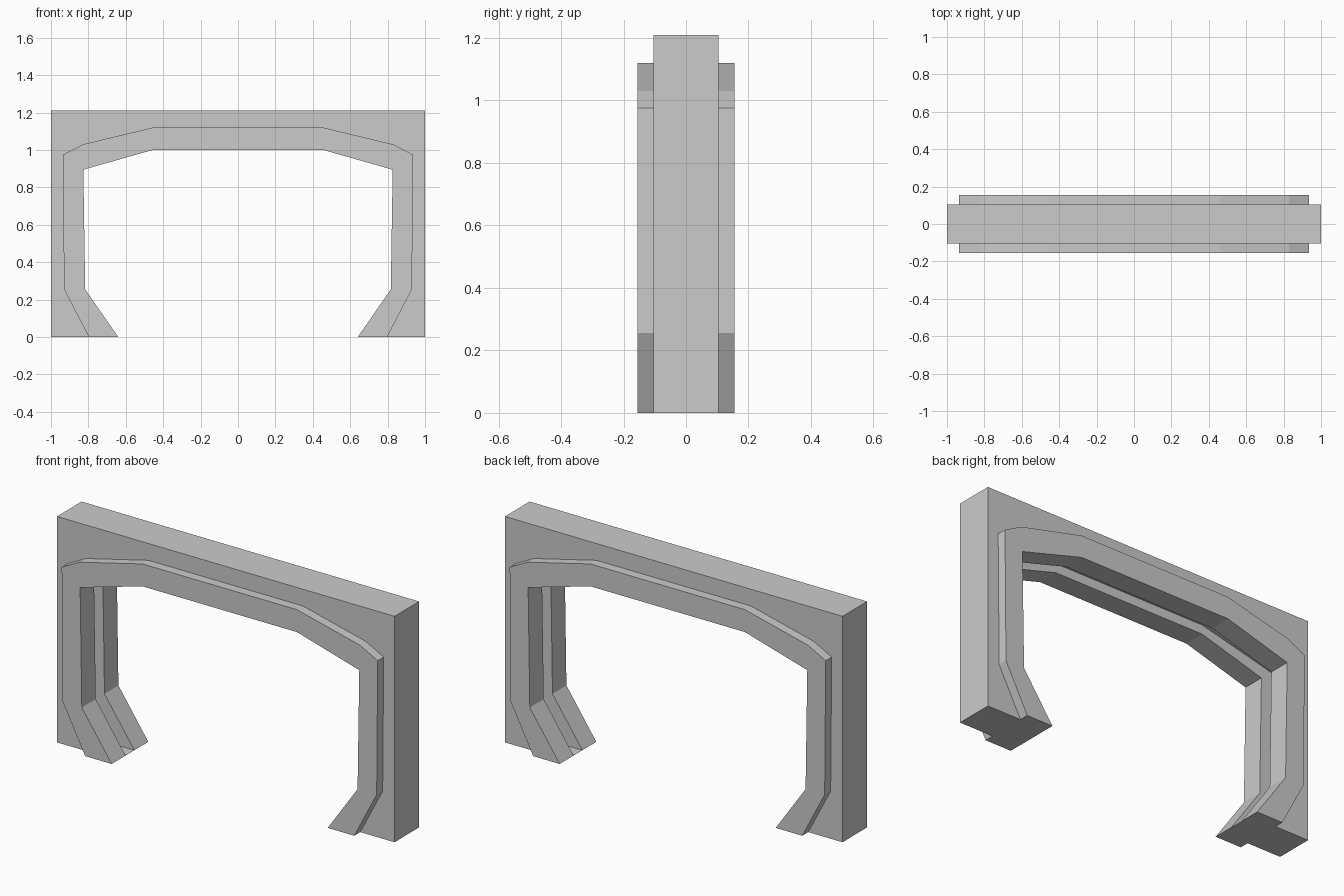
import bpy, bmesh

if "Cube" in bpy.data.objects:
    bpy.data.objects.remove(bpy.data.objects["Cube"])

WALL_Y, TRIM_Y, SLOT_Y = 0.104, 0.155, 0.037   # half depths

# Right half, foot to crown: (opening, slot bottom, trim edge, wall edge) as x,z points
half = [
    dict(inner=(0.640, 0.0),   slot=(0.735, 0.0),   trim=(0.797, 0.0),   wall=(1.0, 0.0)),
    dict(inner=(0.817, 0.255), slot=(0.895, 0.255), trim=(0.930, 0.255), wall=(1.0, 0.255)),
    dict(inner=(0.827, 0.895), slot=(0.900, 0.945), trim=(0.936, 0.975), wall=(1.0, 0.975)),
    dict(inner=(0.827, 0.895), slot=(0.900, 0.945), trim=(0.830, 1.030), wall=(1.0, 1.21)),
    dict(inner=(0.457, 1.0),   slot=(0.457, 1.050), trim=(0.457, 1.120), wall=(0.457, 1.21)),
]
mirrored = [{k: (-x, z) for k, (x, z) in s.items()} for s in reversed(half)]
stations = half + mirrored

# Closed cross-section: wall, raised trim, slotted inside face, trim, wall
section = [("wall", -WALL_Y), ("trim", -WALL_Y), ("trim", -TRIM_Y), ("inner", -TRIM_Y),
           ("inner", -SLOT_Y), ("slot", -SLOT_Y), ("slot", SLOT_Y), ("inner", SLOT_Y),
           ("inner", TRIM_Y), ("trim", TRIM_Y), ("trim", WALL_Y), ("wall", WALL_Y)]

bm = bmesh.new()
rings = [[bm.verts.new((s[k][0], y, s[k][1])) for k, y in section] for s in stations]
n = len(section)

# Sweep the section around the arch
for a, b in zip(rings, rings[1:]):
    for i in range(n):
        j = (i + 1) % n
        bm.faces.new((a[i], a[j], b[j], b[i]))

# Flat feet that also close the bottom of the slot
for ring in (rings[0], rings[-1]):
    bm.faces.new([v for v, (k, _) in zip(ring, section) if k != "slot"])

bmesh.ops.remove_doubles(bm, verts=bm.verts, dist=1e-5)
bmesh.ops.dissolve_limit(bm, angle_limit=0.002, verts=bm.verts, edges=bm.edges)
bmesh.ops.recalc_face_normals(bm, faces=bm.faces)

mesh = bpy.data.meshes.new("door_frame")
bm.to_mesh(mesh)
bm.free()
bpy.context.collection.objects.link(bpy.data.objects.new("door_frame", mesh))
